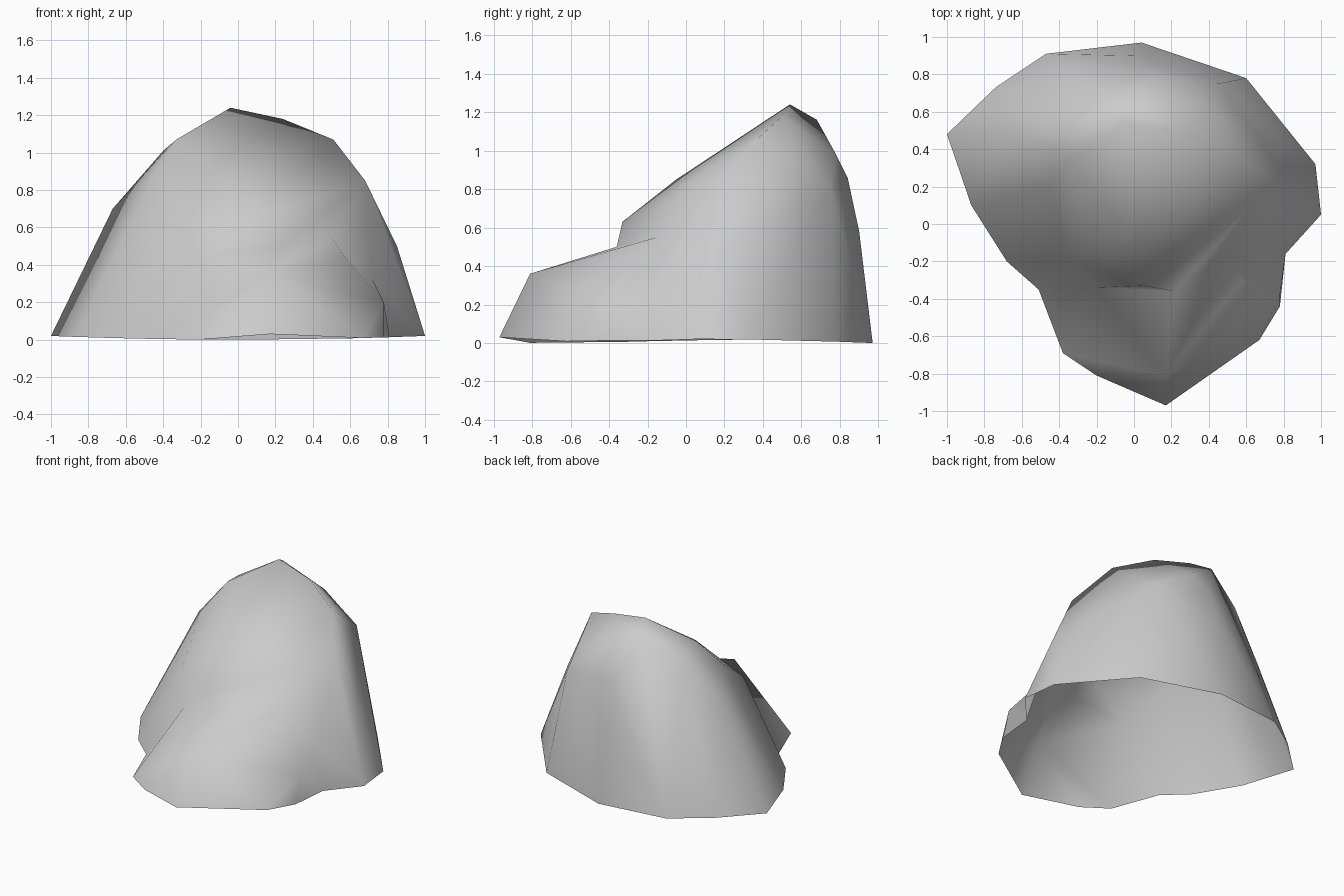
import bpy, bmesh

if "Cube" in bpy.data.objects:
    bpy.data.objects.remove(bpy.data.objects["Cube"])

stone = bpy.data.materials.new("grey_stone")
stone.use_nodes = True
grey = (0.6, 0.6, 0.6, 1)
stone.diffuse_color = grey
stone.node_tree.nodes["Principled BSDF"].inputs["Base Color"].default_value = grey


def boulder(name, outline, upper, depth):
    """Convex stone from a ground outline, sunk by depth, and its upper corners."""
    bm = bmesh.new()
    for x, y in outline:
        bm.verts.new((x, y, 0))
        bm.verts.new((x, y, -depth))
    for corner in upper:
        bm.verts.new(corner)
    hull = bmesh.ops.convex_hull(bm, input=bm.verts[:])
    spare = [g for g in hull["geom_interior"] if isinstance(g, bmesh.types.BMVert)]
    bmesh.ops.delete(bm, geom=spare, context="VERTS")
    bmesh.ops.recalc_face_normals(bm, faces=bm.faces[:])
    mesh = bpy.data.meshes.new(name)
    bm.to_mesh(mesh)
    bm.free()
    mesh.materials.append(stone)
    obj = bpy.data.objects.new(name, mesh)
    bpy.context.collection.objects.link(obj)
    return obj


# Corners shared by both masses along the crease between them
seam = [(-.36, -.33, .22), (-.2, -.34, .44), (.22, -.36, .5),
        (.5, -.15, .55), (.72, -.14, .32)]

# Tall main mass
rock = boulder(
    "rock",
    [(.04, .97), (.6, .78), (.97, .32), (1, .05), (.81, -.16), (.3, -.36),
     (-.51, -.35), (-.68, -.2), (-.87, .1), (-1, .48), (-.74, .73), (-.47, .91)],
    seam + [
        (-.67, .5, .7), (-.4, .58, 1.01), (-.33, .35, 1.07), (-.04, .54, 1.24),
        (.24, .5, 1.18), (-.11, .68, 1.16), (.51, .38, 1.07), (.68, .16, .85),
        (.85, .18, .5), (.165, .78, .98), (.05, .84, .86), (.45, .75, .8),
        (0, .9, .58), (-.04, -.05, .85), (.05, -.33, .63), (-.33, -.2, .6),
        (-.45, .2, .87)],
    .1)

# Low lump in front
lump = boulder(
    "front_lump",
    [(.81, -.16), (.78, -.44), (.67, -.62), (.17, -.97), (-.2, -.81),
     (-.38, -.69), (-.51, -.35), (0, 0)],
    seam + [(.17, -.81, .36), (.78, -.38, .2), (.58, -.3, .43),
            (-.3, -.47, .21), (0, 0, .5)],
    .15)

# Fuse both masses
fuse = rock.modifiers.new("fuse", "BOOLEAN")
fuse.operation = "UNION"
fuse.solver = "EXACT"
fuse.object = lump
bpy.context.view_layer.objects.active = rock
rock.select_set(True)
bpy.ops.object.modifier_apply(modifier="fuse")
bpy.data.objects.remove(lump)

# Open underside with a slightly uneven rim, weld the seam
bm = bmesh.new()
bm.from_mesh(rock.data)
bmesh.ops.bisect_plane(bm, geom=bm.verts[:] + bm.edges[:] + bm.faces[:], dist=.0001,
                       plane_co=(0, 0, 0), plane_no=(0, 0, 1), clear_inner=True)
bmesh.ops.triangulate(bm, faces=bm.faces[:])
bmesh.ops.remove_doubles(bm, verts=bm.verts[:], dist=.03)
for v in bm.verts:
    if v.co.z < .01:
        v.co.z = .03 if v.co.y < -.9 else .02 * abs(v.co.x) ** 2
for f in bm.faces:
    f.smooth = True
bm.to_mesh(rock.data)
bm.free()
